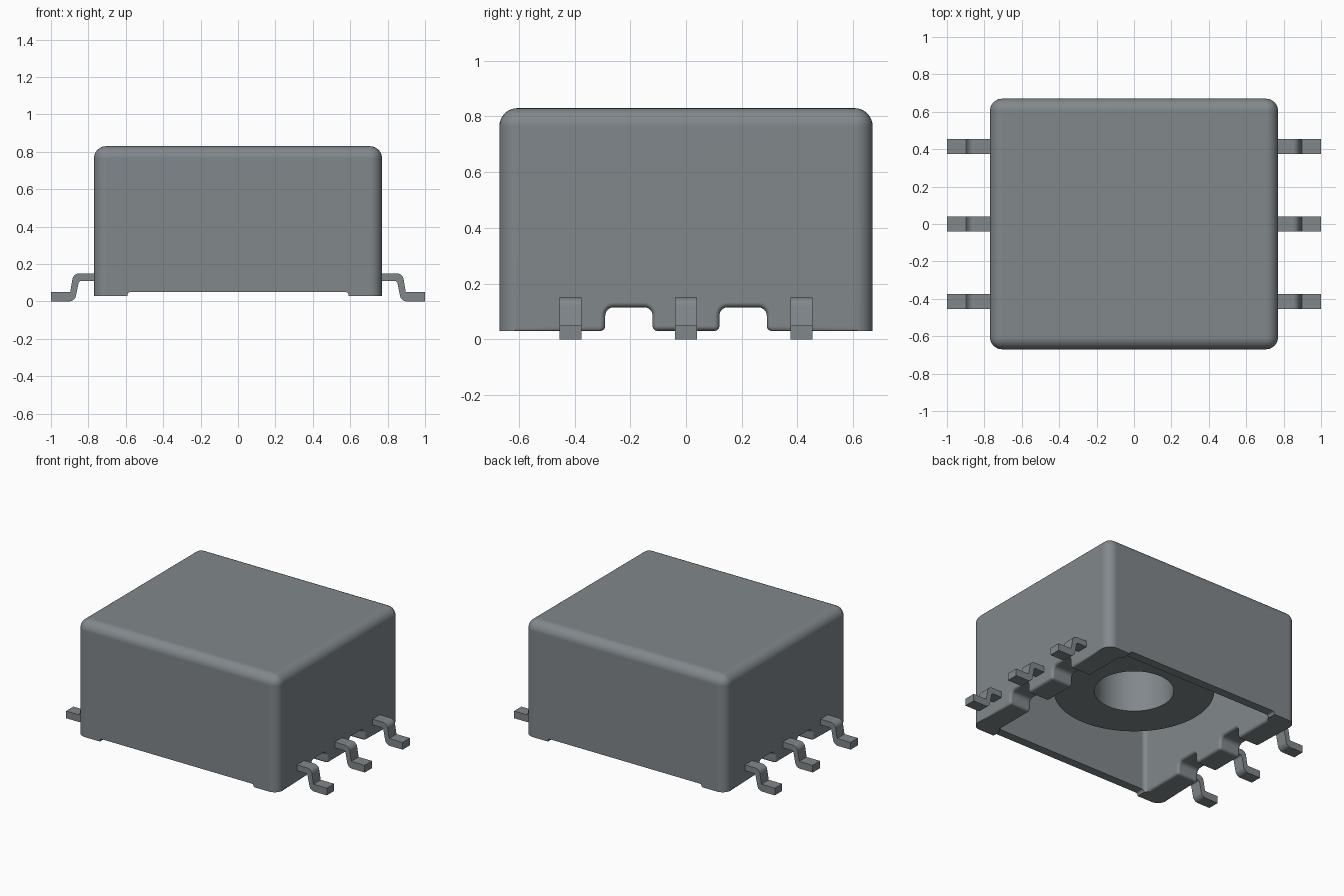
import bpy, bmesh, math
from mathutils import Vector, Matrix

cube = bpy.data.objects.get("Cube")
if cube:
    bpy.data.objects.remove(cube, do_unlink=True)

# Single material
grey = bpy.data.materials.new("slate grey")
grey.use_nodes = True
colour = (0.22, 0.245, 0.26, 1)
grey.diffuse_color = colour
grey.node_tree.nodes["Principled BSDF"].inputs["Base Color"].default_value = colour


def make_object(name, bm):
    bmesh.ops.recalc_face_normals(bm, faces=bm.faces[:])
    mesh = bpy.data.meshes.new(name)
    bm.to_mesh(mesh)
    bm.free()
    mesh.materials.append(grey)
    obj = bpy.data.objects.new(name, mesh)
    bpy.context.collection.objects.link(obj)
    return obj


def activate(obj):
    bpy.ops.object.select_all(action='DESELECT')
    obj.select_set(True)
    bpy.context.view_layer.objects.active = obj


def finish(obj):
    activate(obj)
    bpy.ops.object.shade_smooth_by_angle(angle=math.radians(35))
    mod = obj.modifiers.new("clean shading", 'WEIGHTED_NORMAL')
    mod.keep_sharp = True


def box(name, half_x, half_y, low, high, radius, round_top=False):
    """Box with rounded upright edges and, if asked, rounded top edges."""
    bm = bmesh.new()
    bmesh.ops.create_cube(bm, size=2)
    for v in bm.verts:
        v.co = Vector((v.co.x * half_x, v.co.y * half_y, high if v.co.z > 0 else low))

    def chosen(e):
        a, b = e.verts
        upright = abs(a.co.z - b.co.z) > 0.01
        return upright or (round_top and a.co.z > low + 0.01)
    bmesh.ops.bevel(bm, geom=[e for e in bm.edges if chosen(e)], offset=radius,
                    segments=8, profile=0.5, affect='EDGES')
    return make_object(name, bm)


def prism(name, points, rounds, depth, matrix):
    """Extrude a profile with rounded corners; rounds maps corner to radius."""
    bm = bmesh.new()
    verts = [bm.verts.new((u, 0, w)) for u, w in points]
    bm.faces.new(verts)
    for index, radius in rounds.items():
        bmesh.ops.bevel(bm, geom=[verts[index]], offset=radius, segments=6,
                        profile=0.5, affect='VERTICES')
    result = bmesh.ops.extrude_face_region(bm, geom=bm.faces[:])
    moved = [g for g in result["geom"] if isinstance(g, bmesh.types.BMVert)]
    bmesh.ops.translate(bm, verts=moved, vec=(0, depth, 0))
    bmesh.ops.translate(bm, verts=bm.verts[:], vec=(0, -depth / 2, 0))
    bmesh.ops.transform(bm, matrix=matrix, verts=bm.verts[:])
    return make_object(name, bm)


def cut(target, cutter):
    cutter.hide_render = True
    mod = target.modifiers.new("cut", 'BOOLEAN')
    mod.operation = 'DIFFERENCE'
    mod.solver = 'EXACT'
    mod.object = cutter
    activate(target)
    bpy.ops.object.modifier_apply(modifier=mod.name)
    bpy.data.objects.remove(cutter, do_unlink=True)


# Housing: rounded case with thick side walls, hollow from below
OUTER, INNER, BOTTOM = 0.77, 0.605, 0.03
housing = box("housing", OUTER, 0.67, BOTTOM, 0.83, 0.065, True)
cut(housing, box("cavity_cutter", INNER, 0.61, -0.1, 0.77, 0.03))

# Shallow relief along the front and back lower edges
relief = [(-0.59, -0.1), (-0.59, 0.05), (0.59, 0.05), (0.59, -0.1)]
cut(housing, prism("relief_cutter", relief, {1: 0.015, 2: 0.015}, 2, Matrix()))

# Rounded notches between the pins, through both side walls
notch = [(-0.085, -0.1), (-0.085, 0.115), (0.085, 0.115), (0.085, -0.1)]
for side in (-1, 1):
    place = Matrix.Translation((0, side * 0.205, 0)) @ Matrix.Rotation(math.pi / 2, 4, 'Z')
    cut(housing, prism("notch_cutter", notch, {1: 0.03, 2: 0.03}, 2, place))


# Soften the lower edges of the side walls, around the notches too
def lower_edge(e):
    a, b = (v.co for v in e.verts)
    if max(a.z, b.z) > 0.13:
        return False
    on_wall = any(abs(abs(a.x) - x) < 0.001 and abs(a.x - b.x) < 0.001
                  for x in (OUTER, INNER))
    notch_foot = (max(a.z, b.z) < BOTTOM + 0.001 and abs(a.y - b.y) < 0.001
                  and 0.1 < abs(a.y) < 0.3)
    return on_wall or notch_foot


bm = bmesh.new()
bm.from_mesh(housing.data)
bmesh.ops.remove_doubles(bm, verts=bm.verts[:], dist=0.0001)
bmesh.ops.bevel(bm, geom=[e for e in bm.edges if lower_edge(e)], offset=0.018,
                segments=4, profile=0.5, affect='EDGES')
bm.to_mesh(housing.data)
bm.free()
finish(housing)

# Core ring hanging inside the housing
bm = bmesh.new()
section = [bm.verts.new((r, 0, z)) for r, z in
           ((0.25, 0.275), (0.505, 0.275), (0.505, 0.77), (0.25, 0.77))]
face = bm.faces.new(section)
rim = face.edges[:]
bm.faces.remove(face)
bmesh.ops.spin(bm, geom=rim + section, cent=(0, 0, 0), axis=(0, 0, 1),
               angle=math.tau, steps=64, use_merge=True)
finish(make_object("core_ring", bm))

# Gull-wing pins, three on each side
pin = [(0.65, 0.15), (0.88, 0.15), (0.897, 0.05), (1, 0.05),
       (1, 0), (0.872, 0), (0.85, 0.11), (0.65, 0.11)]
bends = {1: 0.03, 5: 0.03, 6: 0.012}
for side, label in ((1, "left"), (-1, "right")):
    for y, spot in ((-0.415, "front"), (0, "middle"), (0.415, "back")):
        place = Matrix.Translation((0, y, 0)) @ Matrix.Diagonal((side, 1, 1, 1))
        finish(prism(f"{label}_{spot}_pin", pin, bends, 0.08, place))
